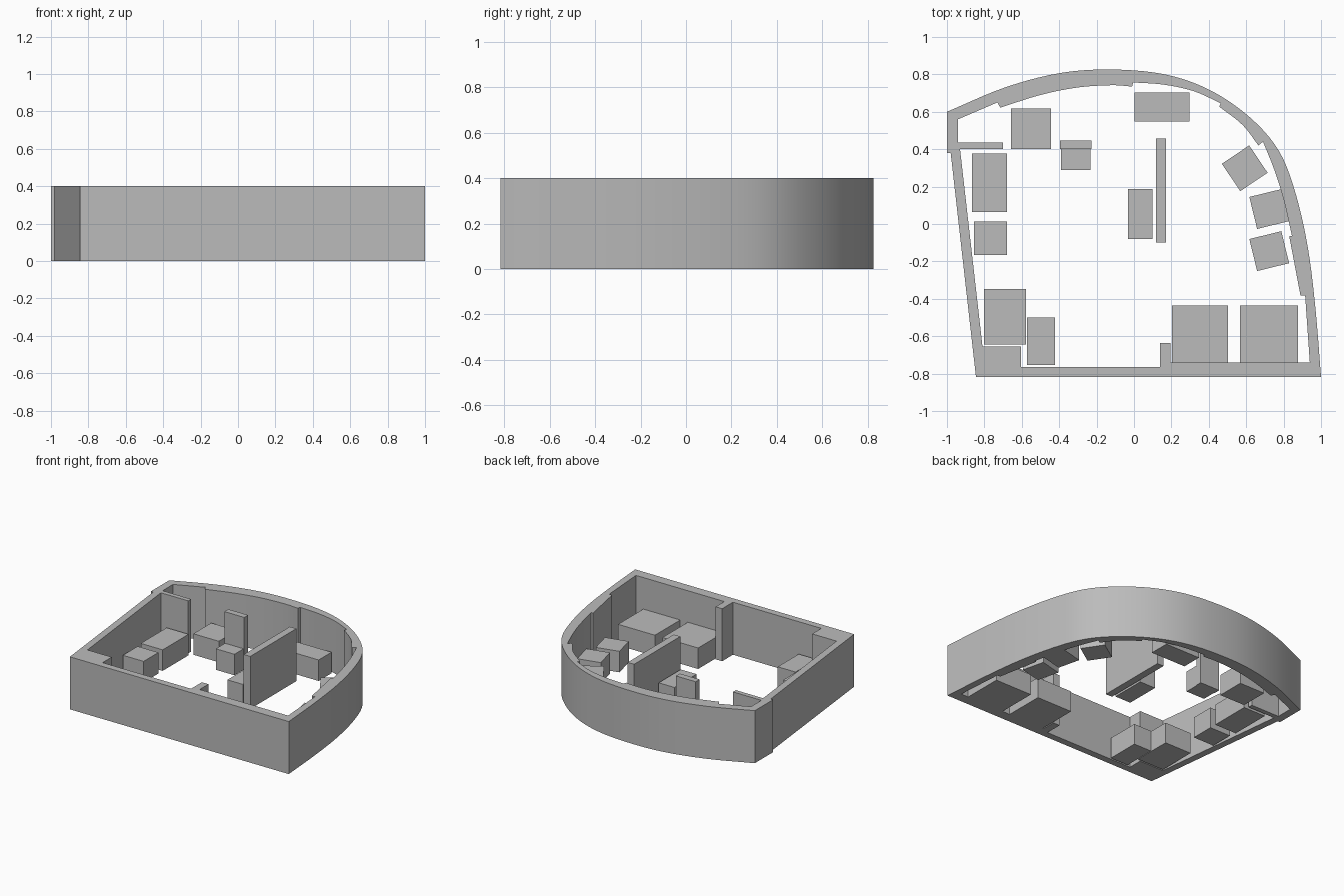
import bpy, bmesh, math
from mathutils import Vector

cube = bpy.data.objects.get("Cube")
if cube:
    bpy.data.objects.remove(cube, do_unlink=True)

WALL_H = 0.4
SEAT_H = 0.16

grey = bpy.data.materials.new("plain_grey")
grey.use_nodes = True
colour = (0.5, 0.5, 0.5, 1)
grey.diffuse_color = colour
grey.node_tree.nodes["Principled BSDF"].inputs["Base Color"].default_value = colour


def finish(name, bm):
    bmesh.ops.recalc_face_normals(bm, faces=bm.faces)
    mesh = bpy.data.meshes.new(name)
    bm.to_mesh(mesh)
    bm.free()
    mesh.materials.append(grey)
    obj = bpy.data.objects.new(name, mesh)
    bpy.context.collection.objects.link(obj)
    return obj


def smooth_path(points, steps=5):
    """Catmull-Rom curve through the points."""
    p = [Vector(q) for q in points]
    p = [2 * p[0] - p[1]] + p + [2 * p[-1] - p[-2]]
    out = []
    for a, b, c, d in zip(p, p[1:], p[2:], p[3:]):
        for i in range(steps):
            t = i / steps
            out.append(0.5 * (2 * b + (c - a) * t + (2 * a - 5 * b + 4 * c - d) * t ** 2
                              + (3 * b - a - 3 * c + d) * t ** 3))
    return out + [p[-2]]


def block(name, x0, x1, y0, y1, height=SEAT_H, angle=0):
    bm = bmesh.new()
    bmesh.ops.create_cube(bm, size=1)
    bmesh.ops.scale(bm, verts=bm.verts, vec=(x1 - x0, y1 - y0, height))
    obj = finish(name, bm)
    obj.location = ((x0 + x1) / 2, (y0 + y1) / 2, height / 2)
    obj.rotation_euler.z = math.radians(angle)
    return obj


# Outer wall line: curved back and side, straight front and slanted side
outer = smooth_path([(-1, .6), (-.69, .73), (-.395, .807), (-.12, .826), (.165, .80),
                     (.406, .716), (.62, .57), (.775, .39), (.865, .16),
                     (.93, -.13), (.97, -.45), (1, -.817)])
outer += [(-.845, -.817), (-.98, .38), (-1, .38)]

# Inner wall line: curved stretches with small steps between them
inner = [(-.94, .435), (-.94, .56), (-.73, .65)]
inner += smooth_path([(-.715, .622), (-.5, .69), (-.3, .73), (-.12, .742), (-.01, .735)])
inner += smooth_path([(-.005, .757), (.16, .745), (.32, .71), (.465, .645)])
inner += smooth_path([(.455, .628), (.58, .53), (.665, .42)])
inner += smooth_path([(.69, .44), (.75, .29), (.80, .13), (.845, -.065)])
inner += [(.83, -.065), (.89, -.382), (.915, -.382), (.94, -.74)]
# front pillar, corner pier and side partition
inner += [(.195, -.74), (.195, -.635), (.14, -.635), (.14, -.765),
          (-.605, -.765), (-.605, -.655), (-.81, -.655),
          (-.93, .4), (-.7, .4), (-.7, .435)]

bm = bmesh.new()
edges = []
for loop in (outer, inner):
    verts = [bm.verts.new((q[0], q[1], 0)) for q in loop]
    edges += [bm.edges.new((v, verts[i - 1])) for i, v in enumerate(verts)]
bmesh.ops.triangle_fill(bm, edges=edges, use_beauty=True, normal=(0, 0, 1))
raised = bmesh.ops.extrude_face_region(bm, geom=bm.faces[:], use_keep_orig=True)["geom"]
bmesh.ops.translate(bm, verts=[v for v in raised if isinstance(v, bmesh.types.BMVert)],
                    vec=(0, 0, WALL_H))
walls = finish("outer_walls", bm)
bpy.ops.object.select_all(action="DESELECT")
bpy.context.view_layer.objects.active = walls
walls.select_set(True)
bpy.ops.object.shade_smooth_by_angle(angle=math.radians(20))

# Free-standing full-height panels
block("centre_partition", .117, .172, -.098, .457, WALL_H)
block("back_partition", -.395, -.228, .40, .447, WALL_H)

# Low furniture blocks, square to the front
block("back_left_cabinet", .003, .297, .547, .703)
block("back_right_cabinet", -.658, -.443, .402, .617)
block("panel_seat", -.39, -.233, .29, .40)
block("centre_seat", -.033, .10, -.08, .186)
block("side_bench", -.865, -.68, .065, .377)
block("side_stool", -.855, -.68, -.165, .013)
block("corner_table", -.802, -.577, -.645, -.347)
block("corner_seat", -.573, -.423, -.753, -.50)
block("front_desk_inner", .203, .503, -.74, -.436)
block("front_desk_outer", .567, .878, -.74, -.436)

# Turned seats along the curved wall
for i, (x, y, angle) in enumerate([(.592, .298, 34), (.723, .08, 13.7), (.723, -.145, 13.7)]):
    block(f"turned_seat_{i + 1}", x - .088, x + .088, y - .088, y + .088, angle=angle)
